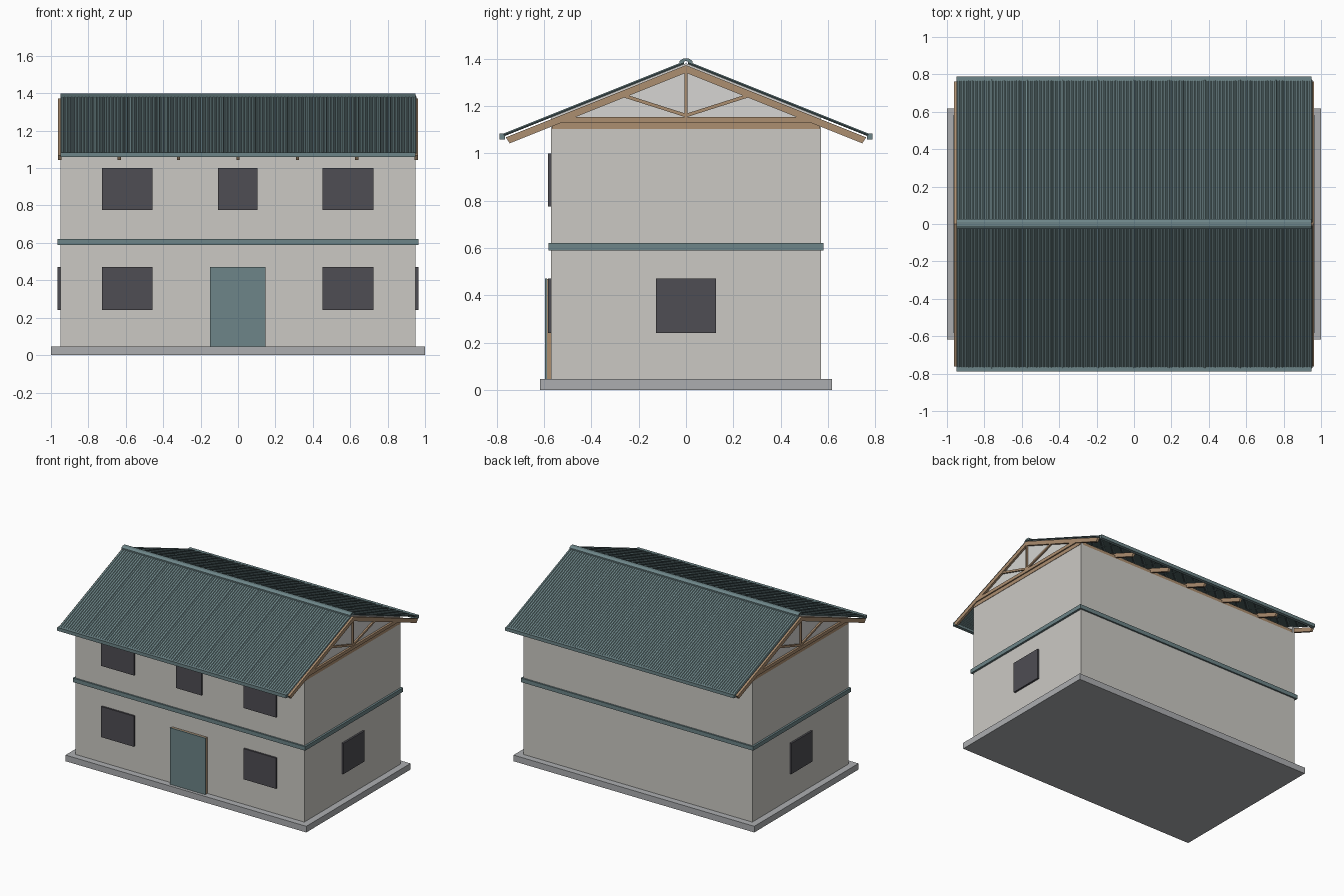
import bpy, bmesh

old = bpy.data.objects.get("Cube")
if old:
    bpy.data.objects.remove(old, do_unlink=True)


def material(name, rgb):
    lin = [((c / 255 + 0.055) / 1.055) ** 2.4 for c in rgb] + [1.0]
    m = bpy.data.materials.new(name)
    m.use_nodes = True
    m.diffuse_color = lin
    bsdf = m.node_tree.nodes["Principled BSDF"]
    bsdf.inputs["Base Color"].default_value = lin
    bsdf.inputs["Roughness"].default_value = 0.8
    return m


WALL = material("wall plaster", (203, 201, 196))
PANEL = material("gable panel", (214, 213, 210))
CONCRETE = material("concrete", (172, 174, 176))
TEAL = material("teal metal", (109, 133, 136))
WOOD = material("timber", (172, 142, 112))
GLASS = material("dark glass", (78, 77, 83))


def finish(name, bm, mat):
    bmesh.ops.recalc_face_normals(bm, faces=bm.faces)
    mesh = bpy.data.meshes.new(name)
    bm.to_mesh(mesh)
    bm.free()
    mesh.materials.append(mat)
    obj = bpy.data.objects.new(name, mesh)
    bpy.context.collection.objects.link(obj)
    return obj


def add_prism(bm, profile, x0, x1):
    """Extrude a closed (y, z) profile along x."""
    face = bm.faces.new([bm.verts.new((x0, y, z)) for y, z in profile])
    ext = bmesh.ops.extrude_face_region(bm, geom=[face])["geom"]
    verts = [v for v in ext if isinstance(v, bmesh.types.BMVert)]
    bmesh.ops.translate(bm, verts=verts, vec=(x1 - x0, 0, 0))


def prism(name, profile, x0, x1, mat):
    bm = bmesh.new()
    add_prism(bm, profile, x0, x1)
    return finish(name, bm, mat)


def rect(y0, y1, z0, z1):
    return [(y0, z0), (y1, z0), (y1, z1), (y0, z1)]


def box(name, x0, x1, y0, y1, z0, z1, mat):
    return prism(name, rect(y0, y1, z0, z1), x0, x1, mat)


def flip(profile, side):
    return [(side * y, z) for y, z in profile]


SLOPE = 0.4
HALF_X, HALF_Y = 0.95, 0.57

# Base, walls and floor band
box("foundation_slab", -1, 1, -0.618, 0.618, 0, 0.046, CONCRETE)
box("house_walls", -HALF_X, HALF_X, -HALF_Y, HALF_Y, 0.046, 1.105, WALL)
box("floor_band", -0.965, 0.965, -0.582, 0.582, 0.59, 0.62, TEAL)

# Front windows and door
for label, z0, z1 in (("lower", 0.24, 0.47), ("upper", 0.775, 1.0)):
    for side, x0, x1 in (("right", -0.728, -0.457), ("left", 0.453, 0.724)):
        box(f"{label}_{side}_window", x0, x1, -0.583, -0.565, z0, z1, GLASS)
box("upper_middle_window", -0.107, 0.104, -0.583, -0.565, 0.775, 1.0, GLASS)
box("door_frame", -0.148, 0.146, -0.587, -0.565, 0.046, 0.468, WOOD)
box("door_leaf", -0.149, 0.147, -0.595, -0.587, 0.046, 0.47, TEAL)

# Gable ends: side window, infill panel and tie beam
for name, s in (("left", 1), ("right", -1)):
    box(f"{name}_side_window", s * 0.945, s * 0.964, -0.126, 0.126, 0.24, 0.47, GLASS)
    infill = [(-HALF_Y, 1.105), (HALF_Y, 1.105), (HALF_Y, 1.152), (0, 1.38), (-HALF_Y, 1.152)]
    prism(f"{name}_gable_panel", infill, s * 0.932, s * 0.946, PANEL)
    box(f"{name}_tie_beam", s * 0.925, s * 0.953, -0.54, 0.54, 1.103, 1.13, WOOD)

# Wall plates along the long sides
for name, s in (("front", -1), ("back", 1)):
    box(f"{name}_wall_plate", -0.954, 0.954, s * 0.54, s * 0.566, 1.102, 1.13, WOOD)

# Roof trusses
rafter = [(0, 1.34), (0.745, 1.042), (0.762, 1.067), (0, 1.372)]
strut = [(0, 1.152), (0.27, 1.238), (0.26, 1.25), (0, 1.167)]
for i in range(7):
    x = -0.953 + i * 0.953 / 3
    bm = bmesh.new()
    for s in (-1, 1):
        add_prism(bm, flip(rafter, s), x - 0.0085, x + 0.0085)
        add_prism(bm, flip(strut, s), x - 0.006, x + 0.006)
    chord = [(-0.58, 1.13), (0.58, 1.13), (0.54, 1.154), (-0.54, 1.154)]
    add_prism(bm, chord, x - 0.0085, x + 0.0085)
    add_prism(bm, rect(-0.006, 0.006, 1.15, 1.35), x - 0.006, x + 0.006)
    finish(f"roof_truss_{i + 1}", bm, WOOD)


# Corrugated roof sheets, ten to a slope, each lapping the next
def roof_sheet(name, side, x0, width, ribs):
    bm = bmesh.new()
    pitch = width / ribs
    rows = []
    xs = []
    for r in range(ribs):
        for f, h in ((0, 0), (0.35, 0), (0.5, 1), (0.85, 1)):
            xs.append((x0 + (r + f) * pitch, h * 0.004))
    xs.append((x0 + width, 0.006))
    for x, h in xs:
        rows.append([bm.verts.new((x, side * y, 1.386 + h - SLOPE * y)) for y in (0.01, 0.772)])
    for a, b in zip(rows, rows[1:]):
        bm.faces.new((a[0], b[0], b[1], a[1]))
    obj = finish(name, bm, TEAL)
    # Normals point up so the thickness grows downward
    if obj.data.polygons[0].normal.z < 0:
        obj.data.flip_normals()
    solid = obj.modifiers.new("thickness", "SOLIDIFY")
    solid.thickness = 0.006
    solid.offset = -1


for name, s in (("front", -1), ("back", 1)):
    for i in range(10):
        width = 0.19
        roof_sheet(f"{name}_roof_sheet_{i + 1}", s, -HALF_X + i * width, width, 10)
    # Eave trim
    box(f"{name}_eave_trim", -HALF_X, HALF_X, s * 0.764, s * 0.788, 1.058, 1.083, TEAL)

# Ridge cap
cap = [(-0.027, 1.38), (0, 1.391), (0.027, 1.38), (0.027, 1.39), (0.012, 1.4), (-0.012, 1.4), (-0.027, 1.39)]
prism("ridge_cap", cap, -HALF_X, HALF_X, TEAL)
